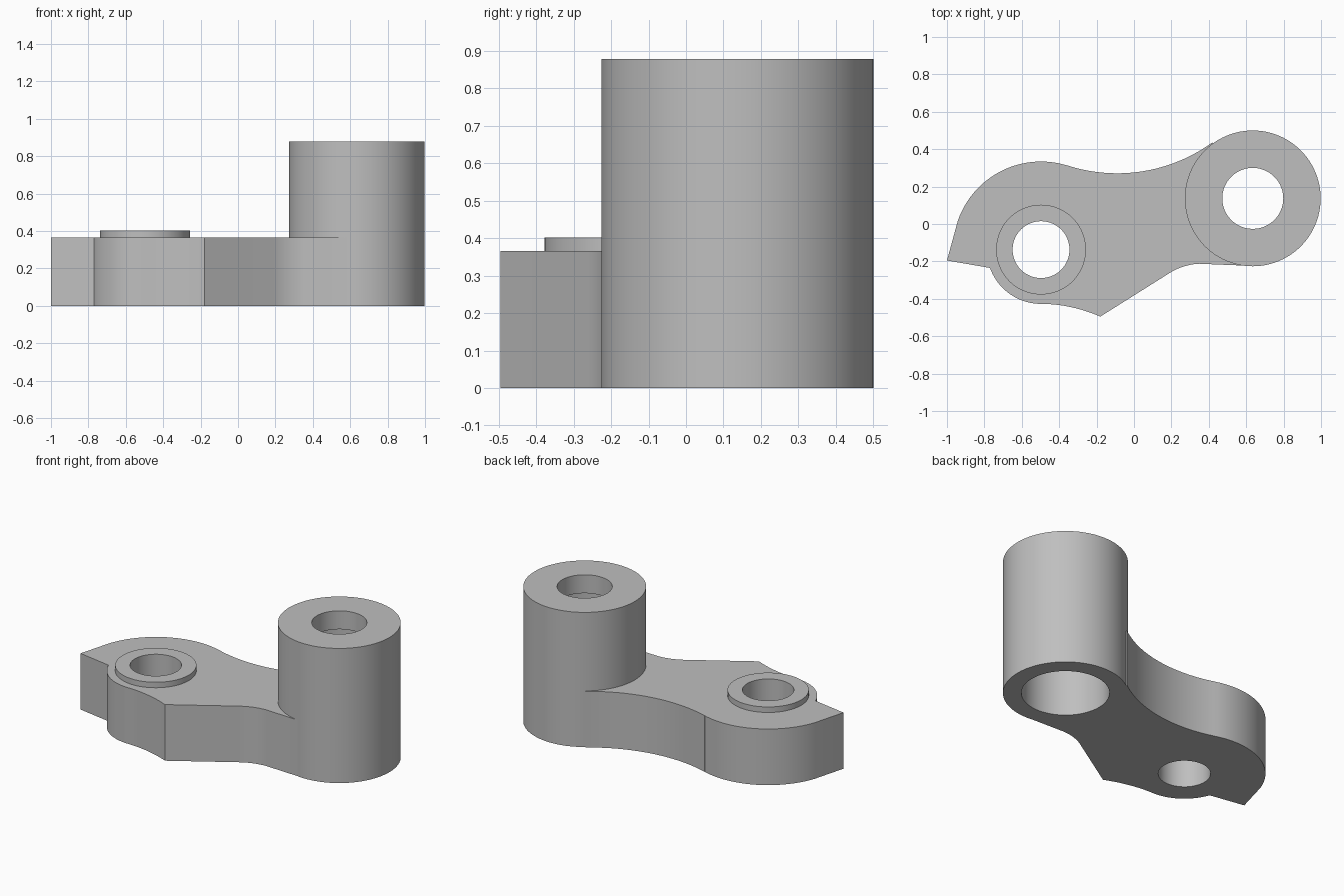
import bpy, bmesh
from math import sin, cos, pi, radians

cube = bpy.data.objects.get("Cube")
if cube:
    bpy.data.objects.remove(cube)

PIVOT = (-0.497, -0.137)     # small bored end
COLUMN = (0.635, 0.137)      # tall bored end
PLATE_H, BOSS_H, COLUMN_H = 0.366, 0.402, 0.878
PIVOT_R, COLUMN_R = 0.152, 0.363

grey = bpy.data.materials.new("plain grey")
grey.use_nodes = True
colour = (0.52, 0.52, 0.52, 1)
grey.diffuse_color = colour
grey.node_tree.nodes["Principled BSDF"].inputs["Base Color"].default_value = colour


def arc(centre, r, start, end, n):
    angles = [radians(start + (end - start) * i / n) for i in range(n + 1)]
    return [(centre[0] + r * cos(a), centre[1] + r * sin(a)) for a in angles]


def smooth(obj):
    bpy.ops.object.select_all(action='DESELECT')
    obj.select_set(True)
    bpy.context.view_layer.objects.active = obj
    bpy.ops.object.shade_smooth_by_angle(angle=radians(20))


def lathe(name, centre, profile, closed=True, n=96):
    """Spin a radius/height profile around a vertical axis."""
    bm = bmesh.new()
    rings = [[bm.verts.new((r * cos(2 * pi * i / n), r * sin(2 * pi * i / n), z))
              for i in range(n)] for r, z in profile]
    for k in range(len(rings) if closed else len(rings) - 1):
        a, b = rings[k], rings[(k + 1) % len(rings)]
        for i in range(n):
            j = (i + 1) % n
            bm.faces.new((a[i], a[j], b[j], b[i]))
    mesh = bpy.data.meshes.new(name)
    bm.to_mesh(mesh)
    bm.free()
    mesh.materials.append(grey)
    obj = bpy.data.objects.new(name, mesh)
    obj.location = (*centre, 0)
    bpy.context.collection.objects.link(obj)
    smooth(obj)


# Arm plate: tangent arcs, a pointed heel and a pointed lower corner
outline = [(-1, -0.195)]
outline += arc(PIVOT, 0.29, 199.7, 270, 20)
outline += [(PIVOT[0] + 0.317 * t, -0.427 - 0.068 * t * t)
            for t in (i / 10 for i in range(1, 11))]
outline += arc((0.365, -0.542), 0.33, 122, 93, 12)
outline += arc(COLUMN, COLUMN_R - 0.002, 267, 126, 36)
outline += arc((-0.09, 1.137), 0.866, -54, -107.7, 28)
outline += arc(PIVOT, 0.471, 72.3, 160.7, 30)

curve = bpy.data.curves.new("arm_plate", 'CURVE')
curve.dimensions = '2D'
curve.fill_mode = 'BOTH'
curve.extrude = PLATE_H / 2
for loop in (outline, arc(PIVOT, PIVOT_R, 0, 360, 96)[:-1]):
    spline = curve.splines.new('POLY')
    spline.points.add(len(loop) - 1)
    for point, (x, y) in zip(spline.points, loop):
        point.co = (x, y, 0, 1)
    spline.use_cyclic_u = True
curve.materials.append(grey)
plate = bpy.data.objects.new("arm_plate", curve)
plate.location.z = PLATE_H / 2
bpy.context.collection.objects.link(plate)
bpy.ops.object.select_all(action='DESELECT')
plate.select_set(True)
bpy.context.view_layer.objects.active = plate
bpy.ops.object.convert(target='MESH')
bm = bmesh.new()
bm.from_mesh(plate.data)
bmesh.ops.remove_doubles(bm, verts=bm.verts, dist=0.0001)
bmesh.ops.recalc_face_normals(bm, faces=bm.faces)
bm.to_mesh(plate.data)
bm.free()
smooth(plate)

# Raised washer face around the small bore
lathe("pivot_boss", PIVOT, [(0.24, PLATE_H), (0.24, BOSS_H),
                            (PIVOT_R, BOSS_H), (PIVOT_R, PLATE_H)], closed=False)

# Tall column, bored wide from below with a narrow lip at the top
LIP_Z = COLUMN_H - 0.12
lathe("column", COLUMN, [(COLUMN_R, 0), (COLUMN_R, COLUMN_H), (0.163, COLUMN_H),
                         (0.163, LIP_Z), (0.256, LIP_Z), (0.256, 0)])
